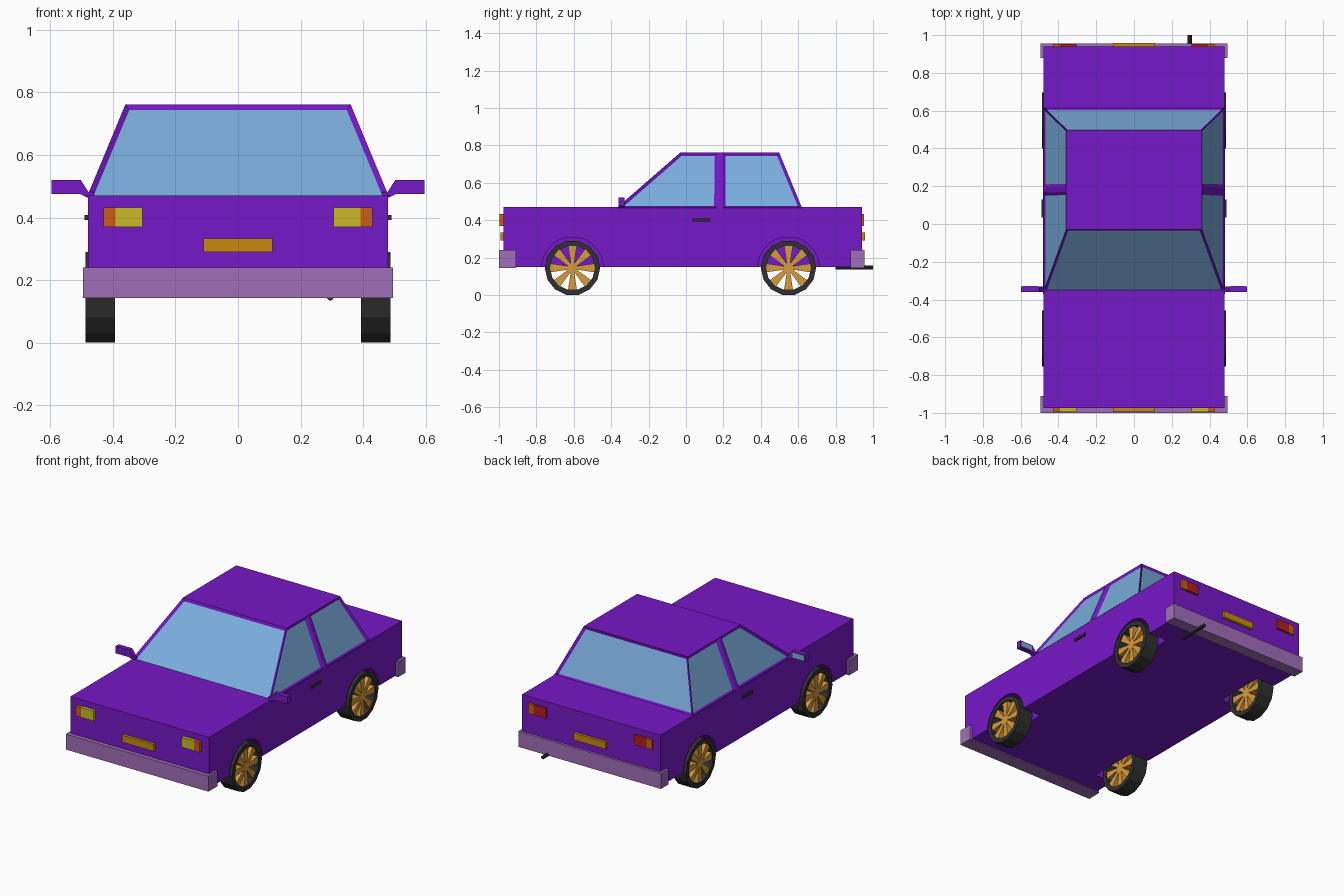
import bpy, bmesh
from math import sin, cos, pi

if "Cube" in bpy.data.objects:
    bpy.data.objects.remove(bpy.data.objects["Cube"])


def material(name, *rgb):
    m = bpy.data.materials.new(name)
    m.diffuse_color = (*rgb, 1)
    m.use_nodes = True
    m.node_tree.nodes["Principled BSDF"].inputs["Base Color"].default_value = m.diffuse_color
    return m


PURPLE = material("purple_paint", .18, .009, .57)
LILAC = material("lilac_bumper", .35, .156, .485)
GLASS = material("glass", .195, .418, .716)
GOLD = material("gold", .69, .33, .045)
BLACK = material("rubber", .03, .03, .03)
PLATE = material("plate_amber", .578, .25, .005)
YELLOW = material("yellow_lamp", .578, .485, .021)
ORANGE = material("orange_lamp", .578, .114, .01)
RED = material("red_lamp", .456, .013, .013)


def finish(name, bm, *mats):
    bmesh.ops.recalc_face_normals(bm, faces=bm.faces[:])
    me = bpy.data.meshes.new(name)
    bm.to_mesh(me)
    bm.free()
    ob = bpy.data.objects.new(name, me)
    bpy.context.collection.objects.link(ob)
    for m in mats:
        me.materials.append(m)
    return ob


def add_prism(bm, pts, lo, hi, axis):
    """Extrude a 2D outline along x (points are y,z) or y (points are x,z)."""
    place = (lambda a, b, t: (t, a, b)) if axis == 'x' else (lambda a, b, t: (a, t, b))
    ends = [[bm.verts.new(place(a, b, t)) for a, b in pts] for t in (lo, hi)]
    for e in ends:
        bm.faces.new(e)
    n = len(pts)
    for i in range(n):
        j = (i + 1) % n
        bm.faces.new((ends[0][i], ends[0][j], ends[1][j], ends[1][i]))


def prism(name, pts, lo, hi, axis, mat):
    bm = bmesh.new()
    add_prism(bm, pts, lo, hi, axis)
    return finish(name, bm, mat)


def box(name, x, y, z, mat):
    x = sorted(x)
    return prism(name, [(x[0], z[0]), (x[1], z[0]), (x[1], z[1]), (x[0], z[1])], *y, 'y', mat)


def circle(cy, cz, r, n):
    return [(cy + r * sin(2 * pi * (i + .5) / n), cz + r * cos(2 * pi * (i + .5) / n))
            for i in range(n)]


AXLES = {"front": -.607, "rear": .548}
SIDES = {"right": 1, "left": -1}
HUB_Z = .145

# Lower body with wheel wells cut out
body = box("body", (-.48, .48), (-.975, .94), (.15, .47), PURPLE)
for cy in AXLES.values():
    for s in SIDES.values():
        cutter = prism("well_cutter", circle(cy, HUB_Z, .165, 24), s * .35, s * .55, 'x', PURPLE)
        cutter.hide_render = True
        mod = body.modifiers.new("well", 'BOOLEAN')
        mod.operation, mod.solver, mod.object = 'DIFFERENCE', 'EXACT', cutter
        bpy.context.view_layer.objects.active = body
        bpy.ops.object.modifier_apply(modifier=mod.name)
        bpy.data.objects.remove(cutter)

# Tapered cabin with recessed windows; side faces split by a door pillar
bm = bmesh.new()
low_y, top_y = (-.37, .166, .194, .62), (-.03, .17, .196, .498)
low, top = [], []
for s in (1, -1):
    for i in range(4)[::s]:
        low.append(bm.verts.new((s * .483, low_y[i], .466)))
        top.append(bm.verts.new((s * .36, top_y[i], .762)))
bm.faces.new(top)
walls = [bm.faces.new((low[i], low[(i + 1) % 8], top[(i + 1) % 8], top[i])) for i in range(8)]
windows = [f for i, f in enumerate(walls) if i not in (1, 5)]
bmesh.ops.recalc_face_normals(bm, faces=bm.faces[:])
bmesh.ops.inset_individual(bm, faces=windows, thickness=.016, depth=-.01, use_even_offset=True)
for f in windows:
    f.material_index = 1
finish("cabin", bm, PURPLE, GLASS)

# Bumpers
box("front_bumper", (-.495, .495), (-1, -.91), (.143, .24), LILAC)
box("rear_bumper", (-.495, .495), (.88, .955), (.143, .24), LILAC)

# Number plates (blank)
box("front_plate", (-.11, .11), (-.993, -.97), (.29, .333), PLATE)
box("rear_plate", (-.11, .11), (.935, .957), (.29, .333), PLATE)

# Wheel: open 14-sided tyre tube and eight-spoke rim
def wheel(label, s, cy):
    bm = bmesh.new()
    x0, x1 = s * .394, s * .488
    rings = [[bm.verts.new((x, a, b)) for a, b in circle(cy, HUB_Z, r, 14)]
             for x, r in ((x0, .148), (x1, .148), (x1, .12), (x0, .12))]
    for k in range(4):
        a, b = rings[k], rings[(k + 1) % 4]
        for i in range(14):
            j = (i + 1) % 14
            bm.faces.new((a[i], a[j], b[j], b[i]))
    finish(label + "_tyre", bm, BLACK)

    bm = bmesh.new()
    xi, xo = s * .4, s * .482
    add_prism(bm, circle(cy, HUB_Z, .028, 16), xi, xo, 'x')
    for k in range(8):
        c, d = cos(k * pi / 4), sin(k * pi / 4)
        outline = ((.02, -.009), (.12, -.024), (.12, .024), (.02, .009))
        add_prism(bm, [(cy + r * c - w * d, HUB_Z + r * d + w * c) for r, w in outline],
                  xi, xo - s * .001, 'x')
    finish(label + "_rim", bm, GOLD)


for side, s in SIDES.items():
    for end, cy in AXLES.items():
        wheel(f"{end}_{side}_wheel", s, cy)

    # Lamps: main lens inside, orange indicator outside
    for end, y, lens in (("front", (-.996, -.97), YELLOW), ("rear", (.935, .953), RED)):
        box(f"{end}_{side}_lamp", (s * .305, s * .392), y, (.37, .432), lens)
        box(f"{end}_{side}_indicator", (s * .392, s * .43), y, (.37, .432), ORANGE)

    # Door handle
    box(f"{side}_door_handle", (s * .475, s * .49), (.035, .13), (.392, .408), BLACK)

    # Wing mirror with glass facing back
    outline = [(.46, .465), (.485, .465), (.505, .475), (.597, .475),
               (.597, .52), (.503, .52), (.478, .482), (.46, .482)]
    prism(f"{side}_mirror", [(s * x, z) for x, z in outline], -.36, -.33, 'y', PURPLE)
    box(f"{side}_mirror_glass", (s * .51, s * .59), (-.335, -.328), (.481, .514), GLASS)

# Exhaust pipe
bm = bmesh.new()
add_prism(bm, circle(.295, .146, .011, 10), .80, 1.0, 'y')
finish("exhaust_pipe", bm, BLACK)
